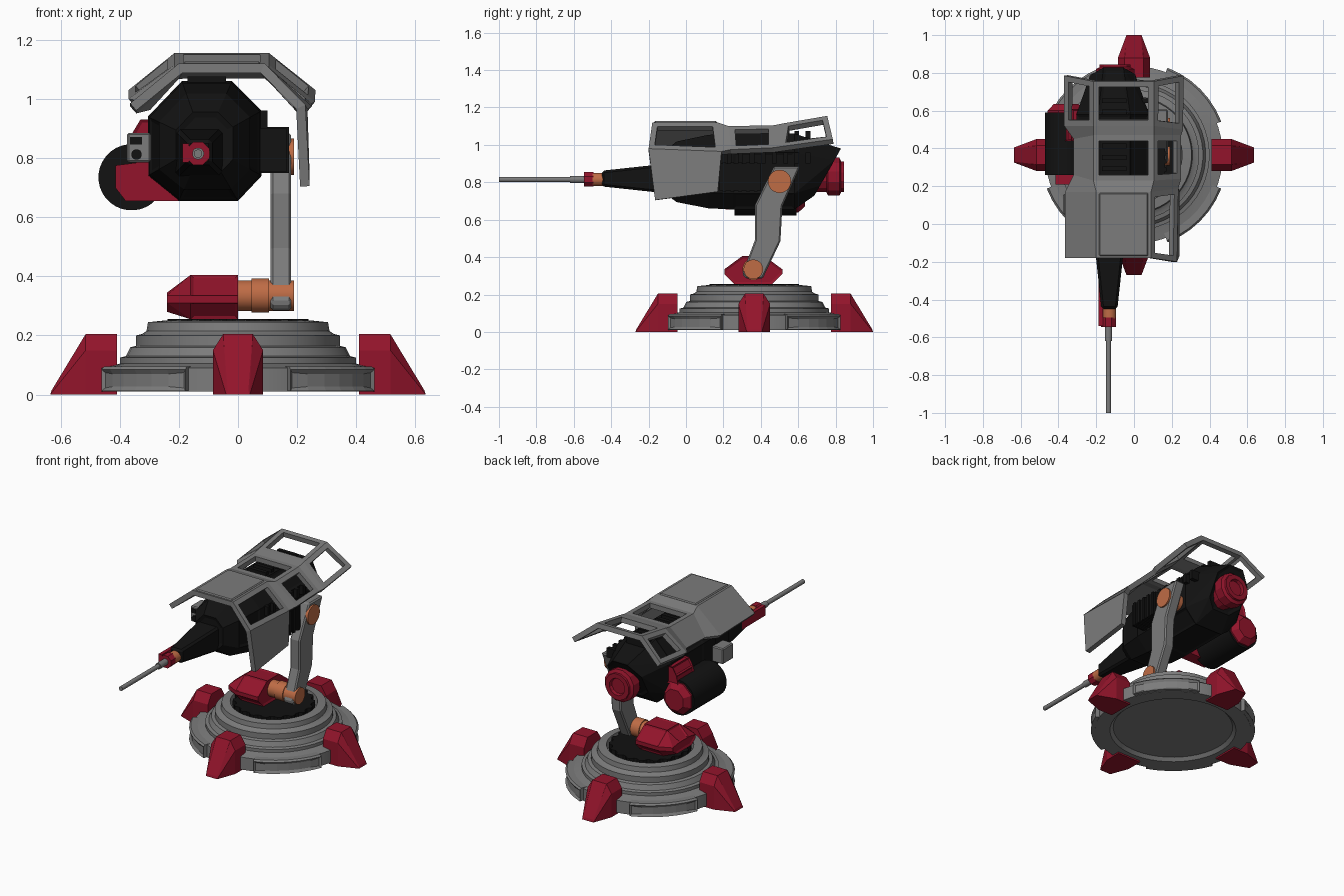
import bpy, bmesh, math
from mathutils import Vector

if "Cube" in bpy.data.objects:
    bpy.data.objects.remove(bpy.data.objects["Cube"])

def material(name, rgb):
    m = bpy.data.materials.new(name)
    m.diffuse_color = (*rgb, 1)
    m.use_nodes = True
    m.node_tree.nodes["Principled BSDF"].inputs["Base Color"].default_value = m.diffuse_color
    return m

GRAY = material("gray metal", (0.2, 0.2, 0.2))
BLACK = material("black metal", (0.006, 0.006, 0.006))
RED = material("crimson paint", (0.29, 0.007, 0.024))
COPPER = material("copper", (0.52, 0.15, 0.06))
CY = 0.365  # y of the base axis

def finish(bm, name, mat, smooth=False, normals=True):
    if normals:
        bmesh.ops.recalc_face_normals(bm, faces=bm.faces)
    if smooth:
        for f in bm.faces:
            f.smooth = True
        for e in bm.edges:
            e.smooth = len(e.link_faces) == 2 and e.calc_face_angle(0) < math.radians(28)
    me = bpy.data.meshes.new(name)
    bm.to_mesh(me)
    bm.free()
    me.materials.append(mat)
    ob = bpy.data.objects.new(name, me)
    bpy.context.collection.objects.link(ob)
    return ob

def bevel(ob, width):
    m = ob.modifiers.new("bevel", 'BEVEL')
    m.width, m.segments, m.limit_method = width, 1, 'ANGLE'
    return ob

def hull(name, pts, mat, panel=None):
    """Convex part; panel = (min face area, border, depth) recesses its large faces."""
    bm = bmesh.new()
    for p in pts:
        bm.verts.new(p)
    bmesh.ops.convex_hull(bm, input=bm.verts)
    bmesh.ops.dissolve_limit(bm, angle_limit=0.03, verts=bm.verts, edges=bm.edges)
    bmesh.ops.recalc_face_normals(bm, faces=bm.faces)
    if panel:
        big = [f for f in bm.faces if f.calc_area() > panel[0]]
        bmesh.ops.inset_individual(bm, faces=big, thickness=panel[1], depth=panel[2])
    return finish(bm, name, mat)

def place(axis, u, v, w):
    return {'x': (w, u, v), 'y': (u, w, v), 'z': (u, v, w)}[axis]

def prism(name, outline, axis, a, b, mat, smooth=False):
    bm = bmesh.new()
    lo = [bm.verts.new(place(axis, u, v, a)) for u, v in outline]
    hi = [bm.verts.new(place(axis, u, v, b)) for u, v in outline]
    bm.faces.new(lo)
    bm.faces.new(hi)
    n = len(lo)
    for i in range(n):
        bm.faces.new((lo[i], lo[(i + 1) % n], hi[(i + 1) % n], hi[i]))
    return finish(bm, name, mat, smooth)

def ngon(u, v, r, n, turn=0.5):
    return [(u + r * math.cos((i + turn) * math.tau / n), v + r * math.sin((i + turn) * math.tau / n)) for i in range(n)]

def rod(name, axis, u, v, r, a, b, mat, n=24):
    return prism(name, ngon(u, v, r, n), axis, a, b, mat, n > 12)

def box(name, x, y, z, mat):
    return prism(name, [(x[0], y[0]), (x[1], y[0]), (x[1], y[1]), (x[0], y[1])], 'z', z[0], z[1], mat)

def lathe(name, profile, axis, u, v, mat, n=48):
    bm = bmesh.new()
    rings = [[bm.verts.new(place(axis, a, b, w)) for a, b in ngon(u, v, r, n)] for r, w in profile]
    for p, q in zip(rings, rings[1:]):
        for i in range(n):
            j = (i + 1) % n
            bm.faces.new((p[i], p[j], q[j], q[i]))
    bm.faces.new(rings[0])
    bm.faces.new(rings[-1])
    return finish(bm, name, mat, True)

# Stepped round base with recessed underside, and the toothed turntable
lathe("base", [(.36, .03), (.38, .01), (.47, .01), (.47, .09), (.42, .10), (.40, .105), (.40, .125), (.38, .13),
               (.365, .16), (.345, .165), (.345, .20), (.325, .205), (.31, .215), (.305, .245), (.255, .25), (.25, .2)],
      'z', 0, CY, GRAY)
teeth = [(r * math.cos(a), CY + r * math.sin(a)) for i in range(72)
         for a in [i * math.tau / 72] for r in [.24 if i // 2 % 2 else .222]]
prism("turntable", teeth, 'z', .2, .255, BLACK)

# Raised framed panels on the diagonals, feet on the axes
for k in range(4):
    mid = math.radians(45 + 90 * k)
    bm = bmesh.new()
    angs = [mid + math.radians(-24 + 8 * i) for i in range(7)]
    arc = [[bm.verts.new((r * math.cos(a), CY + r * math.sin(a), z)) for a in angs]
           for r, z in [(.44, .012), (.495, .012), (.495, .085), (.485, .095), (.44, .095)]]
    outer = []
    for j in range(5):
        for i in range(6):
            p, q = arc[j], arc[(j + 1) % 5]
            f = bm.faces.new((p[i], p[i + 1], q[i + 1], q[i]))
            if j == 1:
                outer.append(f)
    for i in (0, 6):
        bm.faces.new([row[i] for row in arc])
    bmesh.ops.recalc_face_normals(bm, faces=bm.faces)
    bmesh.ops.inset_region(bm, faces=outer, thickness=.015, depth=-.01)
    finish(bm, f"base_panel_{k}", GRAY)

    d = Vector((math.cos(k * math.pi / 2), math.sin(k * math.pi / 2), 0))
    s = Vector((-d.y, d.x, 0))
    foot = [(r, w, z) for r in (.41, .515) for w, z in [(.085, 0), (.085, .15), (.05, .205)]]
    foot += [(.635, .04, 0), (.63, .035, .015)]
    hull(f"foot_{k}", [Vector((0, CY, z)) + d * r + s * w * m for r, w, z in foot for m in (1, -1)], RED)

# Lower motor housing, shaft and the bent support arm
side = [(.205, .31), (.205, .335), (.3, .405), (.42, .405), (.515, .335), (.515, .31), (.46, .255), (.26, .255)]
pts = [(x, y, z) for x in (0, -.16) for y, z in side]
pts += [(-.24, CY + (y - CY) * .75, min(max(z, .28), .345)) for y, z in side]
hull("motor_housing", pts, RED, (.008, .014, -.006))
rod("lower_shaft", 'x', .36, .335, .052, -.02, .19, COPPER)
rod("lower_shaft_collar", 'x', .36, .335, .058, .045, .105, COPPER)
bevel(prism("support_arm", [(.30, .31), (.32, .285), (.41, .285), (.505, .485), (.515, .67), (.61, .885),
                            (.47, .885), (.37, .68), (.37, .495)], 'x', .11, .18, GRAY), .008)
lathe("pivot_ring", [(.045, .17), (.062, .17), (.062, .19), (.045, .19)], 'x', .5, .805, COPPER, 24)
rod("pivot_cap", 'x', .5, .805, .046, .17, .186, GRAY)
rod("upper_shaft", 'x', .5, .805, .05, .03, .12, COPPER)

# Black octagonal body, tapered to the front and rear
octo = [(-.305, .74), (-.2, .655), (0, .655), (.08, .74), (.08, .96), (-.02, 1.06), (-.19, 1.06), (-.305, .94)]
def section(y, s, lean=0):
    return [(-.115 + (x + .115) * s, y + (z - .85) * lean, .85 + (z - .85) * s) for x, z in octo]
hull("body", section(-.13, .5) + section(-.05, .8) + section(.12, .97) + section(.25, 1) + section(.58, 1)
     + section(.755, .62, .35), BLACK, (.03, .02, -.006))
box("side_block", (.05, .165), (.18, .4), (.755, .9), BLACK)
for i in range(5):
    box(f"side_block_rib_{i}", (.06, .172), (.195 + i * .042, .215 + i * .042), (.75, .905), BLACK)
for i in range(9):
    y = .16 + i * .06
    box(f"top_rib_{i}", (-.17, -.04), (y, y + .025), (1.03, 1.075), BLACK)
    box(f"side_rib_{i}", (.04, .1), (y, y + .025), (.9, .96), BLACK)

# Rear thruster
lathe("thruster", [(.085, .68), (.085, .75), (.105, .76), (.105, .82), (.085, .83), (.085, .845), (.055, .845), (.05, .825)],
      'y', -.1, .83, RED, 12)

# Gun: housing, side plate, collars and barrel
bevel(hull("gun_housing", [(x, y, z) for y, a in [(-.45, .042), (-.2, .05), (-.05, .085)]
                           for x in (-.13 - a, -.13 + a) for z in (.82 - a, .82 + a)], BLACK), .012)
box("gun_side_plate", (-.188, -.165), (-.54, -.24), (.785, .85), RED)
rod("gun_copper_sleeve", 'y', -.13, .815, .036, -.5, -.44, COPPER)
rod("gun_collar", 'y', -.135, .815, .042, -.545, -.495, RED, 8)
rod("barrel_root", 'y', -.135, .815, .02, -.62, -.5, GRAY, 16)
rod("barrel", 'y', -.135, .815, .014, -1, -.55, GRAY, 16)

# Side drum with red brackets, and the small sensor
rod("drum", 'y', -.36, .735, .112, .26, .59, BLACK, 32)
front_bracket = [(-.415, .775), (-.3, .79), (-.2, .655), (-.38, .655), (-.415, .7)]
prism("drum_front_bracket", front_bracket, 'y', .21, .29, RED)
hull("drum_rear_cap", [(-.36 + (x + .36) * s, y, .735 + (z - .735) * s) for y, s in [(.53, 1.05), (.6, 1.05), (.635, .7)]
                       for x, z in ngon(-.36, .735, .1, 8)], RED)
hull("drum_upper_mount", [(x, y, z) for y in (.44, .61) for x, z in
                          [(-.37, .82), (-.36, .88), (-.33, .93), (-.27, .93), (-.27, .82)]], RED, (.008, .012, -.006))
bevel(box("sensor", (-.375, -.295), (.05, .16), (.785, .885), GRAY), .006)
rod("sensor_lens", 'y', -.343, .812, .018, .044, .06, BLACK, 12)
box("sensor_window", (-.365, -.325), (.046, .06), (.845, .872), BLACK)

# Faceted canopy: rows of (left edge, top left, top right, right edge), some cells opened as framed windows
rows = [[(-.365, -.18, .985), (-.2, -.18, 1.12), (.09, -.18, 1.12), (.228, -.2, .98), (.242, -.165, .705)],
        [(-.365, .17, .975), (-.2, .17, 1.12), (.09, .17, 1.12), (.235, .19, .965), (.242, .17, .75)],
        [(-.32, .26, .985), (-.215, .23, 1.10), (.105, .23, 1.10), (.25, .24, .975)],
        [(-.32, .45, .99), (-.215, .47, 1.105), (.105, .47, 1.105), (.25, .47, .985)],
        [(-.37, .52, 1.0), (-.215, .52, 1.115), (.105, .52, 1.115), (.26, .5, .99)],
        [(-.37, .785, 1.03), (-.215, .755, 1.155), (.105, .755, 1.155), (.262, .785, 1.03)]]
windows = {(0, 2), (2, 1), (2, 2), (4, 0), (4, 1), (4, 2)}
bm = bmesh.new()
grid = [[bm.verts.new(p) for p in row] for row in rows]
holes = []
for i in range(len(grid) - 1):
    p, q = grid[i], grid[i + 1]
    for j in range(min(len(p), len(q)) - 1):
        f = bm.faces.new((p[j], p[j + 1], q[j + 1], q[j]))
        if (i, j) in windows:
            holes.append(f)
bm.normal_update()
bmesh.ops.inset_individual(bm, faces=holes, thickness=.03, use_even_offset=True)
bmesh.ops.delete(bm, geom=holes, context='FACES')
canopy = finish(bm, "canopy", GRAY, normals=False)
m = canopy.modifiers.new("thickness", 'SOLIDIFY')
m.thickness, m.offset, m.use_even_offset = .032, -1, True
bevel(box("canopy_top_plate", (-.185, .075), (-.17, .165), (1.11, 1.127), GRAY), .006)
